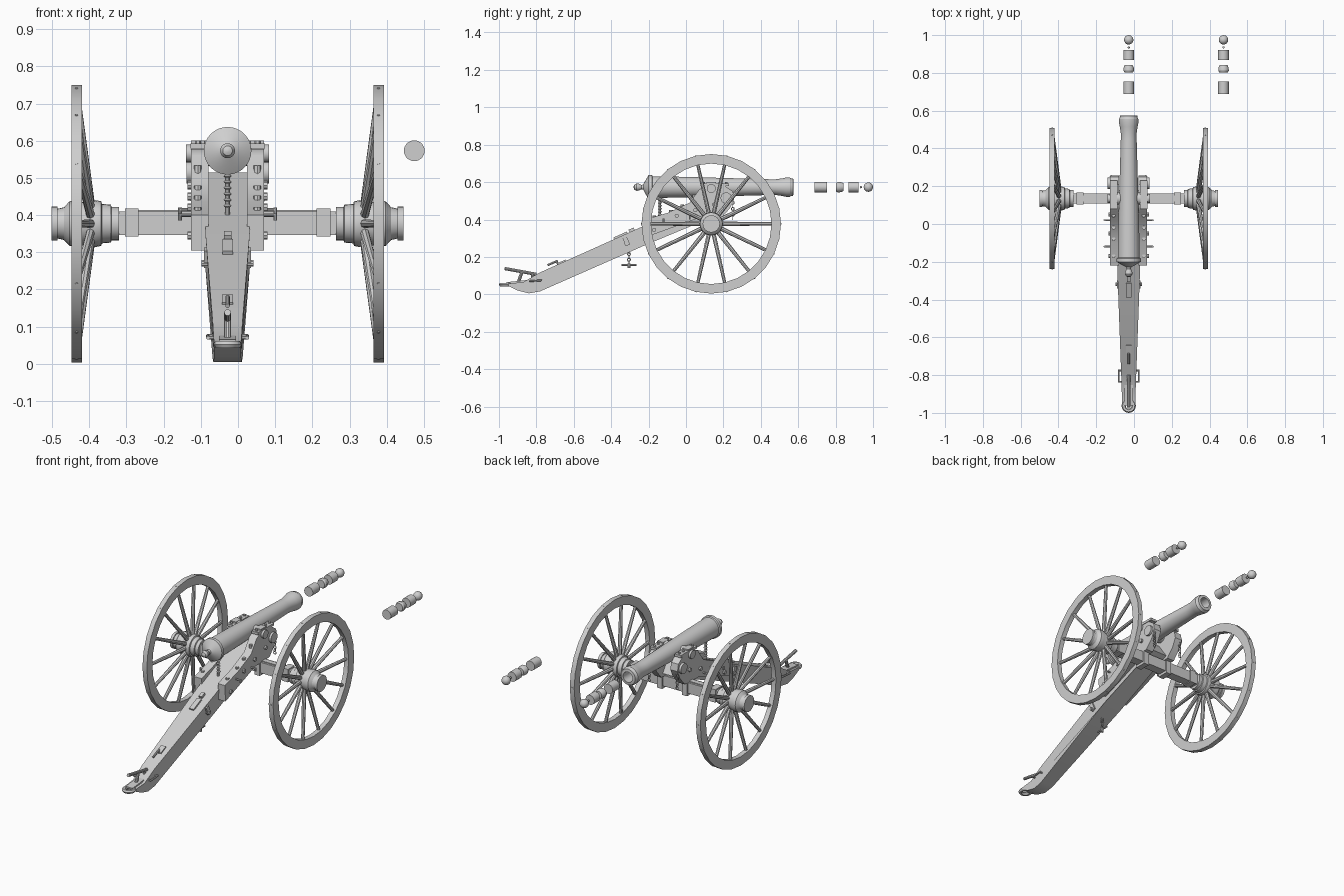
import bpy, bmesh, math
from mathutils import Vector, Matrix

cube = bpy.data.objects.get("Cube")
if cube:
    bpy.data.objects.remove(cube, do_unlink=True)

CX = -0.028             # centre line of the gun
WY, WZ = 0.135, 0.377   # wheel centre
BZ = 0.573              # bore height
SIDES = (-1, 1)

grey = bpy.data.materials.new("plain_grey")
grey.use_nodes = True
grey.diffuse_color = (0.62, 0.62, 0.62, 1)
grey.node_tree.nodes["Principled BSDF"].inputs["Base Color"].default_value = (0.62, 0.62, 0.62, 1)


def make(name, bm):
    """Turn a bmesh into an object, smooth with sharp edges kept."""
    bmesh.ops.recalc_face_normals(bm, faces=bm.faces)
    for f in bm.faces:
        f.smooth = True
    for e in bm.edges:
        e.smooth = len(e.link_faces) == 2 and e.calc_face_angle() < math.radians(32)
    me = bpy.data.meshes.new(name)
    bm.to_mesh(me)
    bm.free()
    me.materials.append(grey)
    ob = bpy.data.objects.new(name, me)
    ob.location.x = CX
    bpy.context.collection.objects.link(ob)


def lathe(bm, profile, origin, axis, segs=24, closed=False):
    """Revolve (distance, radius) points about an axis."""
    rot = Vector(axis).to_track_quat('Z', 'Y')
    rings = []
    for t, r in profile:
        rings.append([bm.verts.new(Vector(origin) + rot @ Vector(
            (r * math.cos(a), r * math.sin(a), t)))
            for a in (2 * math.pi * i / segs for i in range(segs))])
    pairs = list(zip(rings, rings[1:]))
    if closed:
        pairs.append((rings[-1], rings[0]))
    else:
        bm.faces.new(rings[0])
        bm.faces.new(rings[-1])
    for a, b in pairs:
        for i in range(segs):
            j = (i + 1) % segs
            bm.faces.new((a[i], a[j], b[j], b[i]))


def rod(bm, p, q, r0, r1=None, segs=10):
    d = Vector(q) - Vector(p)
    lathe(bm, [(0, r0), (d.length, r1 or r0)], p, d, segs)


def box(bm, centre, size, tilt=0):
    m = Matrix.Translation(centre) @ Matrix.Rotation(tilt, 4, 'X') @ Matrix.Diagonal((*size, 1))
    bmesh.ops.create_cube(bm, size=1, matrix=m)


def prism(bm, outline, x0, x1, width=lambda y: 1):
    """Extrude a (y, z) outline across x, with width varying along y."""
    a, b = ([bm.verts.new((x * width(y), y, z)) for y, z in outline] for x in (x0, x1))
    bm.faces.new(a)
    bm.faces.new(b)
    n = len(outline)
    for i in range(n):
        j = (i + 1) % n
        bm.faces.new((a[i], a[j], b[j], b[i]))


def ball(bm, centre, r):
    bmesh.ops.create_uvsphere(bm, u_segments=16, v_segments=10, radius=r,
                              matrix=Matrix.Translation(centre))


def torus(bm, centre, axis, big, small, segs=16):
    prof = [(small * math.sin(a), big + small * math.cos(a))
            for a in (math.pi * k / 3 for k in range(6))]
    lathe(bm, prof, centre, axis, segs, closed=True)


# Wheels: felloe rim, dished spokes, tyre bolts, turned hub
SPOKES = 14
HUB = [(0.292, 0.03), (0.292, 0.045), (0.312, 0.045), (0.314, 0.051), (0.338, 0.053),
       (0.34, 0.06), (0.355, 0.063), (0.38, 0.056), (0.405, 0.062), (0.425, 0.06),
       (0.44, 0.044), (0.457, 0.04), (0.457, 0.046), (0.473, 0.046), (0.473, 0.03)]
for s, side in zip(SIDES, ("right", "left")):
    centre = Vector((0, WY, WZ))
    bm = bmesh.new()
    lathe(bm, [(0.392, 0.322), (0.392, 0.373), (0.42, 0.373), (0.42, 0.322)],
          centre, (s, 0, 0), SPOKES * 2, closed=True)
    make(side + "_wheel_rim", bm)
    bm = bmesh.new()
    bolts = bmesh.new()
    for i in range(SPOKES):
        a = 2 * math.pi * i / SPOKES
        d = Vector((0, math.cos(a), math.sin(a)))
        rod(bm, centre + d * 0.05 + Vector((s * 0.368, 0, 0)),
            centre + d * 0.33 + Vector((s * 0.402, 0, 0)), 0.012, 0.009, 8)
        rod(bolts, centre + d * 0.36 + Vector((s * 0.406, 0, 0)),
            centre + d * 0.375 + Vector((s * 0.406, 0, 0)), 0.004, segs=6)
    make(side + "_wheel_spokes", bm)
    make(side + "_tyre_bolts", bolts)
    bm = bmesh.new()
    lathe(bm, HUB, centre, (s, 0, 0), 24)
    make(side + "_wheel_hub", bm)

# Axle with straps
bm = bmesh.new()
box(bm, (0, WY, 0.378), (0.6, 0.052, 0.062))
box(bm, (0, WY, 0.41), (0.48, 0.03, 0.008))
for s in SIDES:
    box(bm, (s * 0.258, WY, 0.38), (0.037, 0.062, 0.075))
    box(bm, (s * 0.08, WY, 0.375), (0.034, 0.068, 0.085))
make("axle", bm)

# Barrel with hollow bore and breech knob
bm = bmesh.new()
lathe(bm, [(-0.28, 0.004), (-0.276, 0.013), (-0.264, 0.02), (-0.25, 0.018), (-0.238, 0.011),
           (-0.228, 0.014), (-0.218, 0.034), (-0.205, 0.056), (-0.2, 0.064), (-0.182, 0.064),
           (-0.178, 0.058), (0.0, 0.055), (0.1, 0.052), (0.45, 0.042), (0.48, 0.042),
           (0.515, 0.047), (0.538, 0.052), (0.555, 0.052), (0.56, 0.048), (0.573, 0.046),
           (0.575, 0.03), (0.3, 0.029)], (0, 0, BZ), (0, 1, 0), 32)
make("barrel", bm)
bm = bmesh.new()
rod(bm, (-0.112, 0.135, 0.566), (0.112, 0.135, 0.566), 0.024, segs=20)
rod(bm, (-0.064, 0.135, 0.566), (0.064, 0.135, 0.566), 0.034, segs=20)
make("trunnions", bm)

# Trail beam, narrowing to the tail and slightly between the cheeks
TRAIL = [(-0.95, 0.045), (-0.9, 0.02), (-0.84, 0.005), (-0.78, 0.016), (-0.22, 0.262),
         (0.1, 0.395), (0.18, 0.43), (0.12, 0.515), (-0.25, 0.355), (-0.785, 0.115),
         (-0.87, 0.065), (-0.95, 0.058)]


def taper(y):
    if y > -0.2:
        return 0.052
    return 0.036 + 0.024 * min(1, max(0, (y + 0.9) / 0.65))


bm = bmesh.new()
prism(bm, TRAIL, -1, 1, taper)
make("trail", bm)
bm = bmesh.new()
torus(bm, (0, -0.962, 0.052), (0, 0, 1), 0.027, 0.011)
box(bm, (0, -0.9, 0.066), (0.045, 0.12, 0.01), 0.1)
make("towing_ring", bm)

# Cheeks carrying the trunnions
CHEEK = [(-0.215, 0.305), (-0.22, 0.40), (-0.1, 0.435), (0.02, 0.49), (0.07, 0.56), (0.1, 0.578),
         (0.21, 0.578), (0.25, 0.55), (0.258, 0.51), (0.235, 0.46), (0.19, 0.41), (0.06, 0.405)]
for s, side in zip(SIDES, ("right", "left")):
    bm = bmesh.new()
    prism(bm, CHEEK, s * 0.052, s * 0.098)
    make(side + "_cheek", bm)
    # Trunnion cap, side discs, bolts and handles
    bm = bmesh.new()
    box(bm, (s * 0.08, 0.155, 0.586), (0.04, 0.15, 0.014))
    box(bm, (s * 0.08, 0.135, 0.592), (0.036, 0.05, 0.016))
    for y in (0.095, 0.18, 0.215):
        rod(bm, (s * 0.08, y, 0.58), (s * 0.08, y, 0.6), 0.008, segs=6)
    make(side + "_trunnion_cap", bm)
    bm = bmesh.new()
    rod(bm, (s * 0.09, 0.215, 0.515), (s * 0.111, 0.215, 0.515), 0.03, segs=18)
    for y, z in ((0.05, 0.45), (-0.05, 0.42), (-0.17, 0.345), (0.15, 0.48)):
        rod(bm, (s * 0.09, y, z), (s * 0.108, y, z), 0.011, segs=8)
    for y, z in ((-0.17, 0.414), (-0.08, 0.444), (-0.02, 0.472), (0.045, 0.525)):
        rod(bm, (s * 0.08, y, z - 0.015), (s * 0.08, y, z + 0.008), 0.01, segs=8)
    make(side + "_cheek_bolts", bm)
    bm = bmesh.new()
    for y, z in ((0.02, 0.414), (-0.12, 0.40)):
        rod(bm, (s * 0.09, y, z), (s * 0.128, y, z), 0.005)
        rod(bm, (s * 0.128, y, z + 0.006), (s * 0.128, y, z - 0.014), 0.005)
    make(side + "_cheek_hooks", bm)
    # Hanging chain at the cheek front
    bm = bmesh.new()
    for i in range(7):
        torus(bm, (s * 0.09, 0.25, 0.505 - i * 0.016), (i % 2, 1 - i % 2, 0), 0.008, 0.0025, 8)
    make(side + "_key_chain", bm)
    # Trail side handles and plates
    bm = bmesh.new()
    box(bm, (s * 0.058, -0.32, 0.285), (0.01, 0.024, 0.05), 0.4)
    rod(bm, (s * 0.05, -0.32, 0.27), (s * 0.07, -0.32, 0.27), 0.009)
    for y, z in ((-0.835, 0.07), (-0.775, 0.075)):
        rod(bm, (s * 0.03, y, z), (s * 0.053, y, z), 0.005)
    rod(bm, (s * 0.053, -0.84, 0.07), (s * 0.053, -0.77, 0.075), 0.005)
    make(side + "_trail_handle", bm)

# Elevating screw under the breech
bm = bmesh.new()
rod(bm, (0, -0.14, 0.38), (0, -0.14, 0.525), 0.007)
for i in range(6):
    lathe(bm, [(0, 0.006), (0.005, 0.011), (0.01, 0.006)],
          (0, -0.14, 0.42 + i * 0.016), (0, 0, 1), 12)
make("elevating_screw", bm)

# Aiming lever on the tail
bm = bmesh.new()
rod(bm, (0, -0.97, 0.138), (0, -0.8, 0.107), 0.009)
rod(bm, (0, -0.9, 0.055), (0, -0.875, 0.125), 0.009)
rod(bm, (0, -0.82, 0.07), (0, -0.82, 0.115), 0.008)
make("aiming_lever", bm)

# Staples on top of the trail
bm = bmesh.new()
rod(bm, (0, -0.69, 0.178), (0, -0.68, 0.14), 0.005)
rod(bm, (0, -0.74, 0.156), (0, -0.685, 0.18), 0.006)
box(bm, (0, -0.665, 0.172), (0.03, 0.05, 0.008), 0.42)
box(bm, (0, -0.35, 0.314), (0.028, 0.08, 0.012), 0.42)
box(bm, (0, -0.29, 0.342), (0.02, 0.03, 0.02), 0.42)
make("trail_staples", bm)

# Hanging chain and toggle under the trail
bm = bmesh.new()
for i in range(5):
    torus(bm, (0, -0.305, 0.23 - i * 0.015), (i % 2, 1 - i % 2, 0), 0.008, 0.003, 8)
rod(bm, (0, -0.345, 0.157), (0, -0.265, 0.157), 0.005)
rod(bm, (0, -0.305, 0.14), (0, -0.305, 0.165), 0.008)
make("trail_chain", bm)

# Two rows of ammunition: charge, domed sabot, canister, fuse bead, ball
for x, row in ((0, "loaded"), (0.502, "spare")):
    for part, prof in (("charge", [(0.688, 0.028), (0.754, 0.028)]),
                       ("sabot", [(0.803, 0.023), (0.812, 0.028), (0.828, 0.027), (0.843, 0.02)]),
                       ("canister", [(0.868, 0.028), (0.922, 0.028)])):
        bm = bmesh.new()
        lathe(bm, prof, (x, 0, BZ), (0, 1, 0), 20)
        make(row + "_" + part, bm)
    bm = bmesh.new()
    ball(bm, (x, 0.935, BZ), 0.006)
    ball(bm, (x, 0.975, BZ), 0.025)
    make(row + "_shot", bm)
